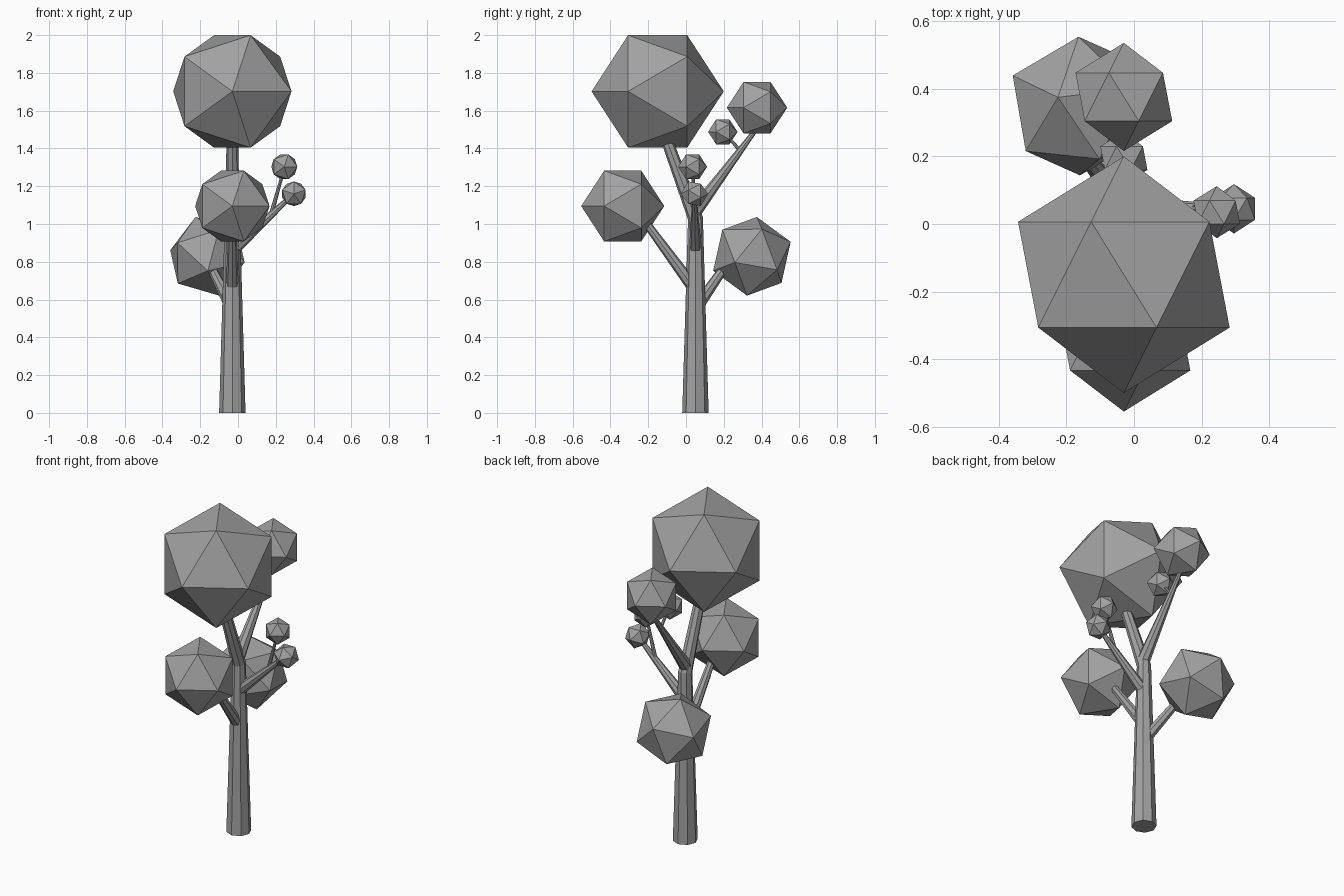
import bpy
import bmesh
from math import cos, sin, tau, radians
from mathutils import Vector, Matrix

if "Cube" in bpy.data.objects:
    bpy.data.objects.remove(bpy.data.objects["Cube"], do_unlink=True)

# One plain grey for the whole tree
GREY = (0.36, 0.36, 0.36, 1.0)
grey = bpy.data.materials.new("plain grey")
grey.use_nodes = True
grey.diffuse_color = GREY
grey.node_tree.nodes["Principled BSDF"].inputs["Base Color"].default_value = GREY

SIDES = 8
UP = Vector((0, 0, 1))


def finish(name, bm):
    """Turn a bmesh into a flat-shaded grey object."""
    bmesh.ops.recalc_face_normals(bm, faces=bm.faces)
    mesh = bpy.data.meshes.new(name)
    bm.to_mesh(mesh)
    bm.free()
    mesh.materials.append(grey)
    obj = bpy.data.objects.new(name, mesh)
    bpy.context.collection.objects.link(obj)
    return obj


def limb(name, points, radii, sides=SIDES):
    """Tapered, capped tube along a path."""
    points = [Vector(p) for p in points]
    bm = bmesh.new()
    rings = []
    for i, (p, r) in enumerate(zip(points, radii)):
        before = points[max(i - 1, 0)]
        after = points[min(i + 1, len(points) - 1)]
        direction = Vector((0, 0, 0))
        if before != p:
            direction += (p - before).normalized()
        if after != p:
            direction += (after - p).normalized()
        turn = UP.rotation_difference(direction)
        rings.append([bm.verts.new(p + turn @ Vector((r * cos(tau * k / sides), r * sin(tau * k / sides), 0)))
                      for k in range(sides)])
    for low, high in zip(rings, rings[1:]):
        for k in range(sides):
            n = (k + 1) % sides
            bm.faces.new((low[k], low[n], high[n], high[k]))
    bm.faces.new(rings[0])
    bm.faces.new(rings[-1])
    return finish(name, bm)


def foliage(name, center, radius, pole=(0, -1, 0), hint=(1, 0, 0)):
    """Twenty-sided ball; pole aims one corner, hint aims a corner next to it."""
    z = Vector(pole).normalized()
    hint = Vector(hint)
    x = (hint - z * hint.dot(z)).normalized()
    y = z.cross(x)
    turn = Matrix((x, y, z)).transposed().to_4x4()
    bm = bmesh.new()
    bmesh.ops.create_icosphere(bm, subdivisions=1, radius=radius,
                               matrix=Matrix.Translation(center) @ turn)
    return finish(name, bm)


# Trunk, leaning forward above the bend
X, Y = -0.03, 0.05
limb("trunk", [(X, Y, 0), (X, Y, 1.03), (X, -0.095, 1.425)], [0.07, 0.04, 0.031])

# Main branches
limb("front_branch", [(X, Y, 0.65), (X, -0.2, 0.99)], [0.034, 0.022])
limb("back_right_branch", [(X, Y, 0.55), (-0.14, 0.2, 0.765)], [0.034, 0.024])
limb("left_branch", [(X, Y, 0.86), (0.28, 0.045, 1.145)], [0.034, 0.012])
limb("back_branch", [(X, Y, 1.07), (X, 0.37, 1.5)], [0.037, 0.012])

# Thin twigs
limb("left_twig", [(0.175, 0.045, 1.05), (0.235, 0.037, 1.26)], [0.012, 0.008])
limb("back_twig", [(X, 0.285, 1.39), (X, 0.215, 1.47)], [0.01, 0.007])

# Foliage balls
foliage("top_foliage", (X, -0.15, 1.702), 0.35)
foliage("front_foliage", (X, -0.335, 1.095), 0.22)
foliage("back_foliage", (X, 0.376, 1.616), 0.16)
foliage("back_small_foliage", (X, 0.195, 1.488), 0.078)
foliage("left_upper_foliage", (0.245, 0.035, 1.303), 0.077)
foliage("left_lower_foliage", (0.296, 0.045, 1.16), 0.073,
        hint=(cos(radians(18)), 0, sin(radians(18))))
foliage("back_right_foliage", (-0.162, 0.349, 0.829), 0.219,
        pole=(-0.063, 0.026, 0.208), hint=(0, 0.206, 0.07))
